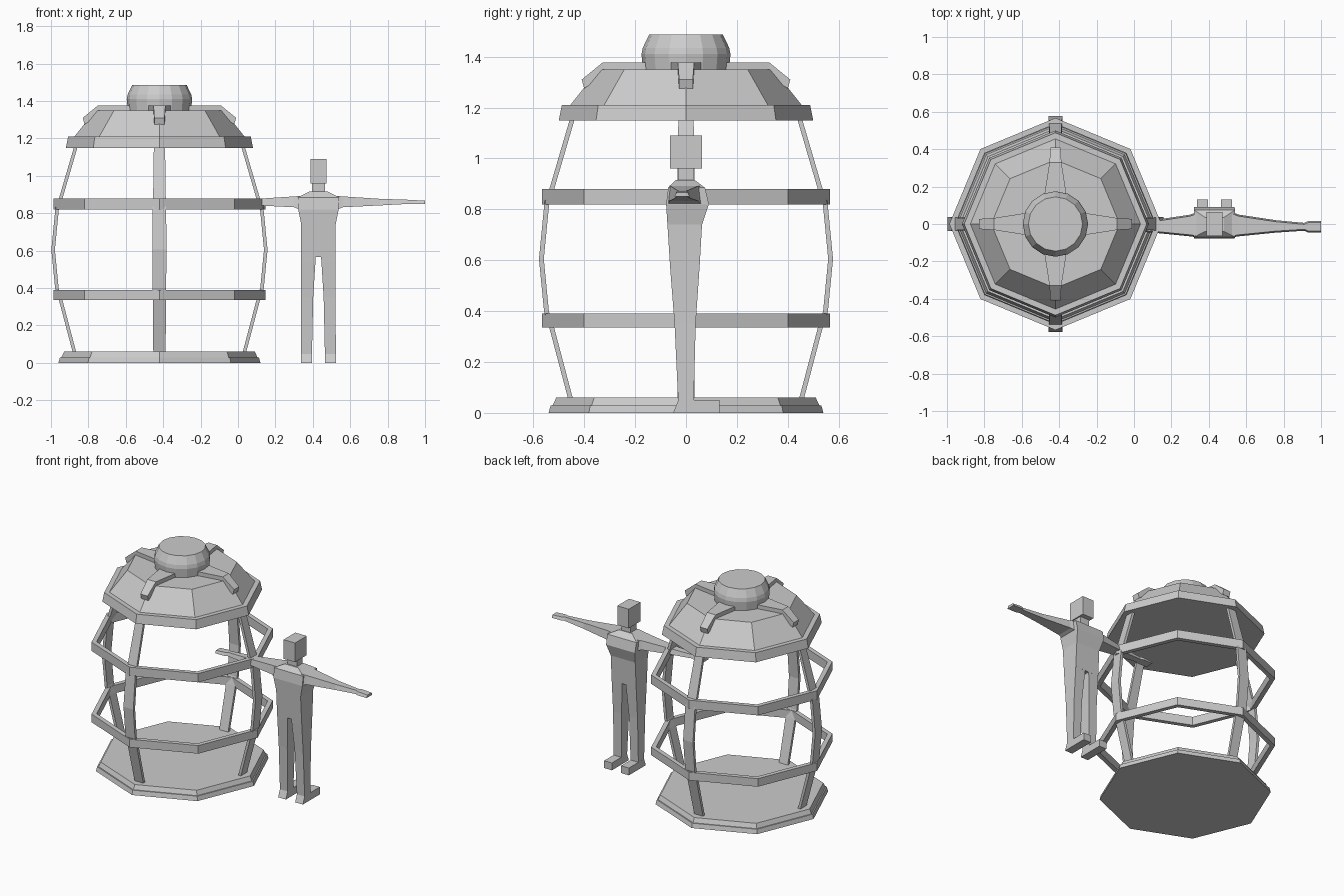
import bpy, bmesh
from math import sin, cos, pi
from mathutils import Vector

if "Cube" in bpy.data.objects:
    bpy.data.objects.remove(bpy.data.objects["Cube"])

CX = -0.42   # cage centre
MX = 0.43    # figure centre


def loft(name, sections, closed=False):
    """Skin a list of equal-length point loops; cap the ends or close into a ring."""
    bm = bmesh.new()
    loops = [[bm.verts.new(p) for p in s] for s in sections]
    n = len(loops[0])
    pairs = list(zip(loops, loops[1:]))
    if closed:
        pairs.append((loops[-1], loops[0]))
    for a, b in pairs:
        for i in range(n):
            j = (i + 1) % n
            bm.faces.new((a[i], a[j], b[j], b[i]))
    if not closed:
        bm.faces.new(loops[0])
        bm.faces.new(loops[-1])
    bmesh.ops.recalc_face_normals(bm, faces=bm.faces)
    me = bpy.data.meshes.new(name)
    bm.to_mesh(me)
    bm.free()
    ob = bpy.data.objects.new(name, me)
    bpy.context.collection.objects.link(ob)
    return ob


def circle(r, z, n=8):
    return [(CX + r * cos(2 * pi * i / n), r * sin(2 * pi * i / n), z) for i in range(n)]


def turned(name, profile, n=8, closed=False):
    return loft(name, [circle(r, z, n) for r, z in profile], closed)


def radial(name, sections, angle):
    """Loft of (half width, [4 corner (r, z) as inner/outer pair]) turned about the cage axis."""
    c, s = cos(angle), sin(angle)
    out = []
    for hw, (r0, z0), (r1, z1) in sections:
        pts = [(r0, -hw, z0), (r0, hw, z0), (r1, hw, z1), (r1, -hw, z1)]
        out.append([(CX + r * c - t * s, r * s + t * c, z) for r, t, z in pts])
    return loft(name, out)


def slab(x0, x1, y0, y1, z):
    return [(MX + x0, y0, z), (MX + x1, y0, z), (MX + x1, y1, z), (MX + x0, y1, z)]


# Base platform
turned("base_platform", [(0.54, 0), (0.532, 0.03), (0.524, 0.03), (0.51, 0.06)])

# Horizontal cage rings
for label, z0, z1 in (("lower", 0.335, 0.39), ("upper", 0.82, 0.88)):
    turned(label + "_cage_ring",
           [(0.567, z0), (0.567, z1), (0.535, z1), (0.535, z0)], closed=True)

# Roof with rim
turned("roof", [(0.50, 1.15), (0.488, 1.21), (0.455, 1.21), (0.343, 1.35)])

# Roof cap
turned("roof_cap", [(0.168, 1.34), (0.175, 1.41), (0.17, 1.435), (0.145, 1.487)], 16)

# Bowed posts and roof brackets, four around
post = [(0.033, 0.462, 0.05), (0.035, 0.54, 0.345), (0.036, 0.558, 0.40), (0.037, 0.578, 0.605),
        (0.036, 0.556, 0.83), (0.034, 0.54, 0.87), (0.030, 0.455, 1.16)]
for k in range(4):
    a = k * pi / 2
    radial("cage_post", [(hw, (r - 0.019, z), (r, z)) for hw, r, z in post], a)
    radial("roof_bracket", [(0.06, (0.15, 1.34), (0.15, 1.377)),
                            (0.032, (0.32, 1.33), (0.328, 1.377)),
                            (0.027, (0.40, 1.275), (0.41, 1.31))], a)

# Figure torso
loft("figure_torso", [slab(-w, w, y0, y1, z) for w, y0, y1, z in (
    (0.092, -0.062, 0.053, 0.565), (0.092, -0.073, 0.063, 0.74), (0.108, -0.078, 0.09, 0.82),
    (0.11, -0.07, 0.075, 0.885), (0.05, -0.04, 0.035, 0.915))])

# Neck and head
loft("figure_neck", [slab(-0.035, 0.035, -0.032, 0.03, z) for z in (0.9, 0.97)])
loft("figure_head", [slab(-0.043, 0.043, -0.063, 0.063, z) for z in (0.96, 1.09)])

# Mirrored limbs
for side, s in (("right", 1), ("left", -1)):
    # Leg
    loft(side + "_leg", [slab(s * a, s * b, y0, y1, z) for a, b, y0, y1, z in (
        (0.035, 0.093, -0.03, 0.03, 0.03), (0.028, 0.092, -0.045, 0.038, 0.35),
        (0.016, 0.092, -0.06, 0.051, 0.54), (0.014, 0.092, -0.062, 0.053, 0.57))])
    # Foot
    loft(side + "_foot", [slab(s * 0.035, s * 0.093, y0, 0.132, z)
                          for y0, z in ((-0.05, 0), (-0.03, 0.05))])
    # Arm and hand
    arm = []
    for x, y0, y1, z0, z1 in ((0.09, -0.072, 0.065, 0.815, 0.893), (0.13, -0.066, 0.05, 0.832, 0.89),
                              (0.33, -0.046, 0.02, 0.842, 0.877), (0.48, -0.036, 0.006, 0.85, 0.872),
                              (0.50, -0.045, 0.015, 0.85, 0.871), (0.57, -0.045, 0.015, 0.85, 0.867)):
        arm.append([(MX + s * x, y0, z0), (MX + s * x, y1, z0),
                    (MX + s * x, y1 - 0.008, z1), (MX + s * x, y0 + 0.008, z1)])
    loft(side + "_arm", arm)
